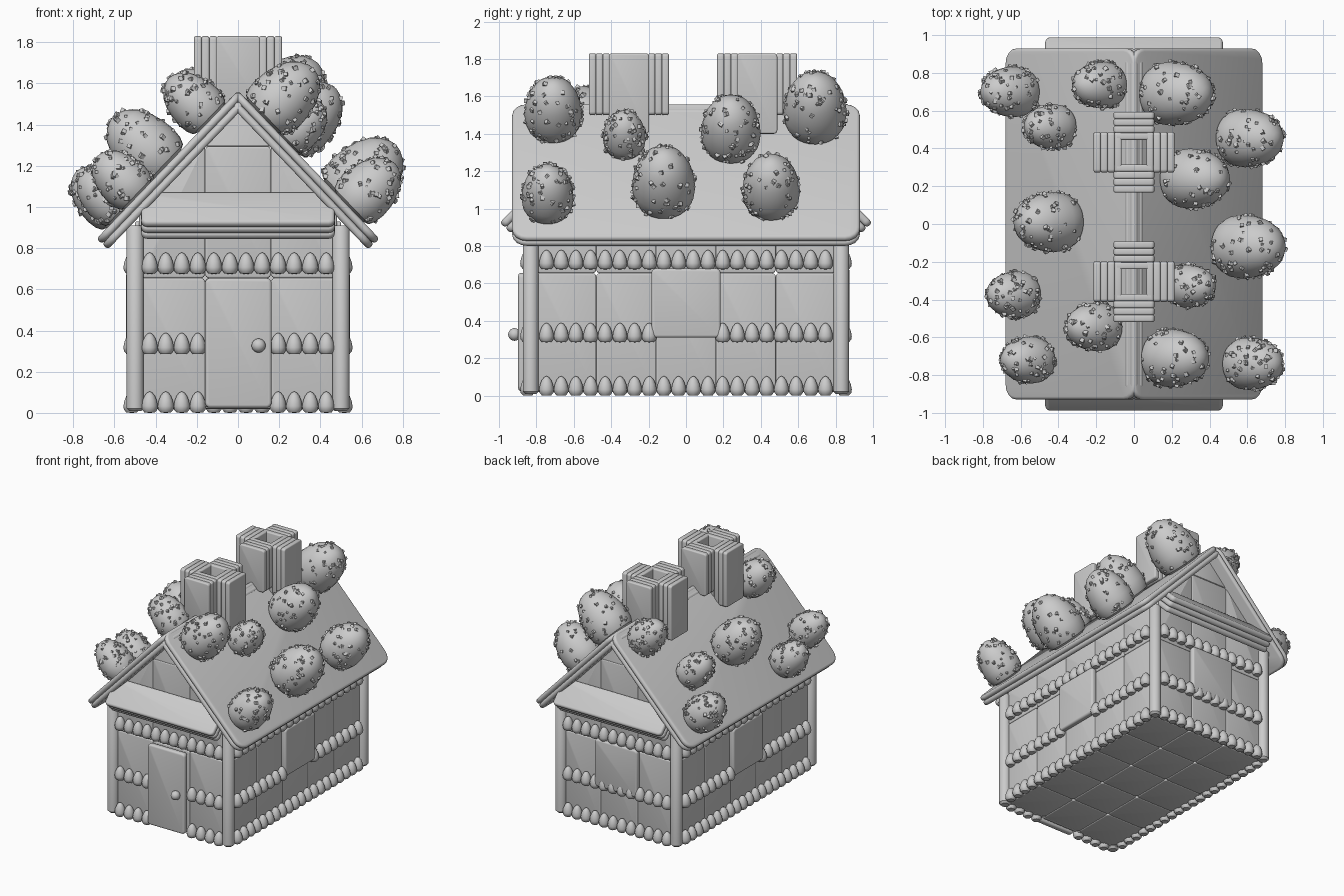
import bpy, bmesh, math, random
from mathutils import Matrix, Vector

random.seed(4)
if "Cube" in bpy.data.objects:
    bpy.data.objects.remove(bpy.data.objects["Cube"])

GREY = (0.6, 0.6, 0.6, 1)
mat = bpy.data.materials.new("biscuit_grey")
mat.use_nodes = True
mat.diffuse_color = GREY
mat.node_tree.nodes["Principled BSDF"].inputs["Base Color"].default_value = GREY


def finish(name, bm, smooth=True):
    """Turn a bmesh into a named, shaded object."""
    bmesh.ops.recalc_face_normals(bm, faces=bm.faces)
    me = bpy.data.meshes.new(name)
    bm.to_mesh(me)
    bm.free()
    me.materials.append(mat)
    ob = bpy.data.objects.new(name, me)
    bpy.context.collection.objects.link(ob)
    if smooth:
        bpy.ops.object.select_all(action='DESELECT')
        ob.select_set(True)
        bpy.context.view_layer.objects.active = ob
        bpy.ops.object.shade_smooth_by_angle(angle=math.radians(40))
    return ob


def frame(origin, xdir, ydir):
    """Matrix with the given local x and y axes; local z faces outward."""
    x, y = Vector(xdir).normalized(), Vector(ydir).normalized()
    m = Matrix((x, y, x.cross(y))).transposed().to_4x4()
    m.translation = Vector(origin)
    return m


def merge(bm, part, matrix):
    part.transform(matrix)
    me = bpy.data.meshes.new("temp")
    part.to_mesh(me)
    part.free()
    bm.from_mesh(me)
    bpy.data.meshes.remove(me)


def plate(bm, pts, thick, matrix, corner=0.02, edge=0.008):
    """Rounded biscuit plate from a flat outline."""
    p = bmesh.new()
    face = p.faces.new([p.verts.new((x, y, -thick / 2)) for x, y in pts])
    ext = bmesh.ops.extrude_face_region(p, geom=[face])
    top = [v for v in ext["geom"] if isinstance(v, bmesh.types.BMVert)]
    bmesh.ops.translate(p, vec=(0, 0, thick), verts=top)
    bmesh.ops.recalc_face_normals(p, faces=p.faces)
    upright = [e for e in p.edges if abs(e.verts[0].co.z - e.verts[1].co.z) > thick / 2]
    bmesh.ops.bevel(p, geom=upright, offset=corner, segments=4, profile=0.5, affect='EDGES')
    p.normal_update()
    rim = [e for e in p.edges if abs(e.verts[0].co.z - e.verts[1].co.z) < thick / 4]
    bmesh.ops.bevel(p, geom=rim, offset=edge, segments=3, profile=0.5, affect='EDGES')
    merge(bm, p, matrix)


def rect(x0, x1, y0, y1):
    return [(x0, y0), (x1, y0), (x1, y1), (x0, y1)]


def lathe(bm, profile, matrix, n):
    """Spin a (radius, height) profile that starts and ends on the axis."""
    p = bmesh.new()
    ends = [p.verts.new((0, 0, profile[i][1])) for i in (0, -1)]
    rings = [[p.verts.new((r * math.cos(math.tau * k / n), r * math.sin(math.tau * k / n), z))
              for k in range(n)] for r, z in profile[1:-1]]
    for k in range(n):
        j = (k + 1) % n
        p.faces.new((ends[0], rings[0][j], rings[0][k]))
        p.faces.new((ends[1], rings[-1][k], rings[-1][j]))
        for a, b in zip(rings, rings[1:]):
            p.faces.new((a[k], a[j], b[j], b[k]))
    merge(bm, p, matrix)


DROP = [(0, 0), (.34, 0), (.43, .04), (.48, .15), (.5, .32), (.48, .52),
        (.43, .72), (.34, .9), (.22, 1.02), (.1, 1.08), (0, 1.1)]
SMALL_DROP = [(0, 0), (.32, .02), (.47, .2), (.5, .42), (.44, .75), (.32, 1.05), (.16, 1.25), (0, 1.32)]

# Wall sides: name, local x axis, outward distance, half length in tiles
HX, HY, TILE, SPLIT = .5, .83, .32, .655
SIDES = [("front", (1, 0, 0), HY, 3), ("left", (0, 1, 0), HX, 5),
         ("back", (-1, 0, 0), HY, 3), ("right", (0, -1, 0), HX, 5)]
UP = Vector((0, 0, 1))

for name, xd, dist, count in SIDES:
    out = Vector(xd).cross(UP)
    gable = count == 3
    at = lambda d: frame(out * d, xd, UP)

    # Wall tiles, with a pointed gable on the short sides
    bm = bmesh.new()
    for i in range(count):
        x0 = (i - count / 2) * TILE
        plate(bm, rect(x0, x0 + TILE, .025, SPLIT), .04, at(dist - .02))
        if not gable:
            plate(bm, rect(x0, x0 + TILE, SPLIT, .93), .04, at(dist - .02))
    if gable:
        m = at(dist - .02)
        plate(bm, rect(-.16, .16, SPLIT, 1.295), .04, m)
        plate(bm, [(-.17, 1.295), (.17, 1.295), (0, 1.49)], .04, m, .01)
        for s in (-1, 1):
            plate(bm, [(s * .16, SPLIT), (s * .48, SPLIT), (s * .48, .97), (s * .16, 1.31)], .04, m)
    finish(name + "_wall", bm)

    # Rows of small gumdrops along the wall
    bm = bmesh.new()
    n, step = (12, .078) if gable else (20, .0785)
    for z in (0, .285, .675):
        for i in range(n):
            u = (i - (n - 1) / 2) * step
            blocked = abs(u) < .17 and (name == "front" and z < .6 or not gable and z == .285)
            if not blocked:
                pos = Vector(xd) * u + out * (dist + .017) + UP * z
                lathe(bm, SMALL_DROP, Matrix.Translation(pos) @ Matrix.Scale(.079, 4), 12)
    finish(name + "_gumdrops", bm)

    # Door at the front, windows elsewhere
    bm = bmesh.new()
    if name == "front":
        plate(bm, rect(-.16, .163, .025, .655), .045, at(dist + .045), .025, .014)
    else:
        plate(bm, rect(-.185, .185, .31, .68), .045, at(dist + .022), .025, .014)
    finish("door" if name == "front" else name + "_window", bm)

    # Sloping layered awning on the short sides
    if gable:
        slope = (UP - out).normalized()
        normal = (UP + out).normalized()
        bm = bmesh.new()
        for k in range(3):
            base = out * .995 + UP * .925 - normal * (.02 + k * .041)
            plate(bm, rect(-.47, .47, 0, .215), .041, frame(base, xd, slope), .03, .016)
        finish(name + "_awning", bm)

# Door knob
bm = bmesh.new()
bmesh.ops.create_uvsphere(bm, u_segments=20, v_segments=12, radius=.034,
                          matrix=Matrix.Translation((.1, -.917, .327)))
finish("door_knob", bm)

# Corner posts
bm = bmesh.new()
for sx in (-1, 1):
    for sy in (-1, 1):
        lathe(bm, [(0, .008), (.028, .008), (.042, .022), (.042, .89), (.028, .91), (0, .91)],
              Matrix.Translation((sx * HX, sy * HY, 0)), 20)
finish("corner_posts", bm)

# Floor tiles
bm = bmesh.new()
for i in range(3):
    for j in range(5):
        x, y = (i - 1.5) * TILE, (j - 2.5) * TILE
        plate(bm, rect(x, x + TILE, y, y + TILE), .04, frame((0, 0, .04), (1, 0, 0), (0, 1, 0)))
finish("floor", bm)

# Roof: two layers on each slope
PITCH, RIDGE = math.radians(46.3), 1.565
for s, name in ((1, "left_roof"), (-1, "right_roof")):
    down = Vector((s * math.cos(PITCH), 0, -math.sin(PITCH)))
    normal = Vector((s * math.sin(PITCH), 0, math.cos(PITCH)))
    bm = bmesh.new()
    for k in range(2):
        base = UP * RIDGE - normal * (.019 + k * .038)
        plate(bm, rect(-.93, .93, 0, .995), .038, frame(base, (0, s, 0), down), .08, .017)
    finish(name, bm)

# Chimneys: four stacks of upright panels around a square flue
for cy, name in ((-.305, "front_chimney"), (.38, "rear_chimney")):
    bm = bmesh.new()
    for _, xd, _, count in SIDES:
        out = Vector(xd).cross(UP)
        bottom, layers = (1.5, 4) if count == 3 else (1.4, 4)
        for k in range(layers):
            base = out * (.195 - k * .037) + Vector((0, cy, 0))
            plate(bm, rect(-.108, .108, bottom, 1.83), .037, frame(base, xd, UP), .018, .009)
    finish(name, bm)

# Large sugared gumdrops on the roof: x, y, width
ROOF_DROPS = [(.255, .69, .34), (.64, .455, .31), (.35, .24, .32), (.635, -.12, .34),
              (.32, -.33, .23), (.245, -.71, .31), (.655, -.74, .28), (-.68, .7, .27),
              (-.205, .735, .25), (-.465, .515, .24), (-.48, .01, .32), (-.66, -.375, .25),
              (-.235, -.545, .26), (-.585, -.72, .25)]
drops, sugar = bmesh.new(), bmesh.new()
for x, y, d in ROOF_DROPS:
    s = math.copysign(1, x)
    normal = Vector((s * math.sin(PITCH), 0, math.cos(PITCH)))
    foot = abs(x) - .55 * d * math.sin(PITCH)
    m = frame((s * foot, y, RIDGE - foot * math.tan(PITCH)), (0, 1, 0), normal.cross((0, 1, 0)))
    lathe(drops, DROP, m @ Matrix.Scale(d, 4), 28)
    for _ in range(85):
        # Height is chosen evenly, then the radius follows the profile
        h, a = random.uniform(.05, 1.08), random.uniform(0, math.tau)
        (r0, z0), (r1, z1) = next(q for q in zip(DROP[1:], DROP[2:]) if q[0][1] <= h <= q[1][1])
        r = r0 + (r1 - r0) * (h - z0) / (z1 - z0)
        spot = m @ Vector((r * d * math.cos(a), r * d * math.sin(a), h * d))
        turn = Matrix.Rotation(random.uniform(0, math.tau), 4,
                               Vector([random.uniform(-1, 1) for _ in range(3)]))
        bmesh.ops.create_cube(sugar, size=random.uniform(.012, .022),
                              matrix=Matrix.Translation(spot) @ turn)
finish("roof_gumdrops", drops)
finish("sugar_crystals", sugar, smooth=False)
